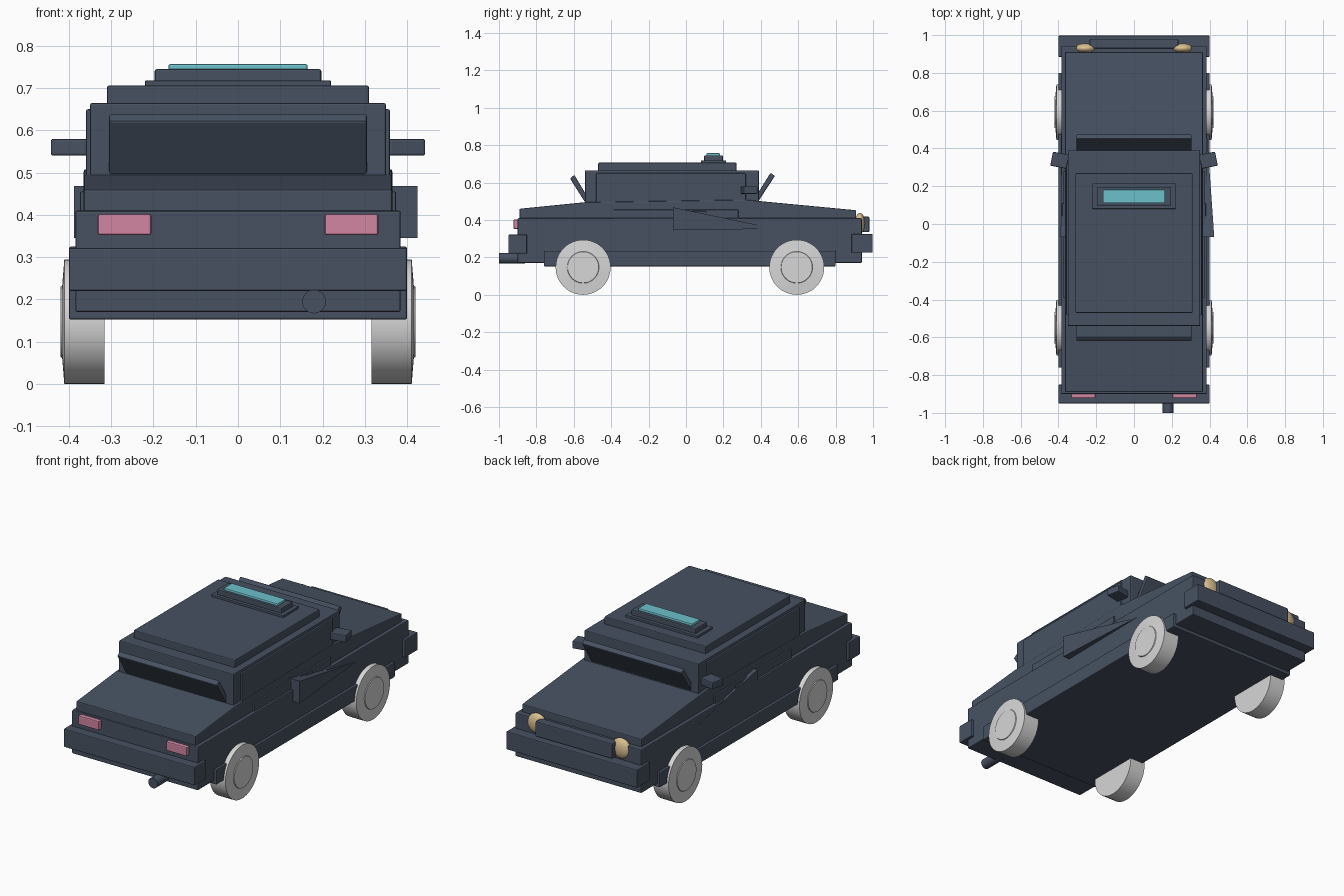
import bpy, bmesh, math
from mathutils import Matrix, Vector

if "Cube" in bpy.data.objects:
    bpy.data.objects.remove(bpy.data.objects["Cube"])


def make_material(name, rgb):
    m = bpy.data.materials.new(name)
    m.diffuse_color = (*rgb, 1)
    m.use_nodes = True
    m.node_tree.nodes["Principled BSDF"].inputs["Base Color"].default_value = m.diffuse_color
    return m


BODY = make_material("slate_paint", (0.063, 0.083, 0.122))
WHEEL = make_material("pale_grey", (0.68, 0.68, 0.68))
CYAN = make_material("cyan_lamp", (0.15, 0.53, 0.60))
PINK = make_material("pink_lamp", (0.64, 0.24, 0.36))
TAN = make_material("warm_lamp", (0.70, 0.53, 0.28))


def finish(name, bm, mat, bevel=0.0, smooth=False):
    bmesh.ops.recalc_face_normals(bm, faces=bm.faces)
    me = bpy.data.meshes.new(name)
    bm.to_mesh(me)
    bm.free()
    me.materials.append(mat)
    ob = bpy.data.objects.new(name, me)
    bpy.context.collection.objects.link(ob)
    if bevel:
        b = ob.modifiers.new("bevel", "BEVEL")
        b.width, b.segments = bevel, 2
    if smooth:
        bpy.context.view_layer.objects.active = ob
        ob.select_set(True)
        bpy.ops.object.shade_smooth_by_angle(angle=math.radians(35))
        ob.select_set(False)
    return ob


def box(name, x, y, z, mat=BODY, bevel=0.005, rot=None):
    """Box from (min, max) ranges, optionally rotated about its centre."""
    bm = bmesh.new()
    bmesh.ops.create_cube(bm, size=1)
    size = Matrix.Diagonal((x[1] - x[0], y[1] - y[0], z[1] - z[0], 1))
    mid = Matrix.Translation((sum(x) / 2, sum(y) / 2, sum(z) / 2))
    bm.transform(mid @ (rot or Matrix()) @ size)
    return finish(name, bm, mat, bevel)


def prism(name, half_width, profile, mat=BODY, bevel=0.005):
    """Side profile of (y, z) points extruded across the width."""
    bm = bmesh.new()
    f = bm.faces.new([bm.verts.new((-half_width, y, z)) for y, z in profile])
    g = bmesh.ops.extrude_face_region(bm, geom=[f])["geom"]
    bmesh.ops.translate(bm, vec=(2 * half_width, 0, 0),
                        verts=[v for v in g if isinstance(v, bmesh.types.BMVert)])
    return finish(name, bm, mat, bevel)


def lathe(name, profile, matrix, mat, steps=48):
    """Profile of (radius, height) points spun about the local z axis."""
    bm = bmesh.new()
    vs = [bm.verts.new((r, 0, h)) for r, h in profile]
    es = [bm.edges.new(p) for p in zip(vs, vs[1:])]
    bmesh.ops.spin(bm, geom=vs + es, axis=(0, 0, 1), cent=(0, 0, 0),
                   angle=2 * math.pi, steps=steps)
    bmesh.ops.remove_doubles(bm, verts=bm.verts, dist=1e-5)
    bm.transform(matrix)
    return finish(name, bm, mat, smooth=True)


# Lower body, sills and bumpers
box("body", (-0.385, 0.385), (-0.90, 0.94), (0.17, 0.41))
box("sill", (-0.40, 0.40), (-0.76, 0.80), (0.152, 0.235))
box("rear_bumper", (-0.40, 0.40), (-0.95, -0.85), (0.22, 0.322))
box("front_bumper", (-0.40, 0.40), (0.885, 0.998), (0.225, 0.325))
box("grille", (-0.235, 0.235), (0.93, 0.98), (0.335, 0.418))

# Sloping bonnet and boot
prism("bonnet_and_boot", 0.365, [(-0.89, 0.40), (-0.89, 0.46), (-0.54, 0.495),
                                 (0.32, 0.508), (0.91, 0.452), (0.91, 0.40)])

# Cabin and roof
box("cabin", (-0.35, 0.35), (-0.54, 0.39), (0.44, 0.665))
box("cabin_sides", (-0.36, 0.36), (-0.48, 0.32), (0.44, 0.65))
box("roof", (-0.31, 0.31), (-0.47, 0.27), (0.66, 0.706))

# Leaning window plates
prism("front_window_plate", 0.305, [(0.36, 0.505), (0.39, 0.505),
                                    (0.475, 0.635), (0.452, 0.652)])
prism("rear_window_plate", 0.305, [(-0.51, 0.495), (-0.54, 0.495),
                                   (-0.62, 0.622), (-0.597, 0.641)])

# Roof lamp
box("lamp_base", (-0.22, 0.22), (0.08, 0.215), (0.70, 0.718), bevel=0.003)
box("lamp_housing", (-0.197, 0.197), (0.097, 0.197), (0.71, 0.745))
box("roof_lamp", (-0.165, 0.165), (0.11, 0.182), (0.735, 0.757), CYAN)

# Exhaust
lathe("exhaust", [(0, 0), (0.028, 0), (0.028, 0.14), (0, 0.14)],
      Matrix.Translation((0.18, -0.86, 0.195)) @ Matrix.Rotation(math.pi / 2, 4, "X"),
      BODY, 24)

for side, s in (("left", -1), ("right", 1)):
    def span(a, b):
        return tuple(sorted((s * a, s * b)))

    # Lamps
    box(side + "_tail_lamp", span(0.205, 0.332), (-0.922, -0.88), (0.352, 0.402), PINK)
    dome = [(0.056 * math.cos(a), 0.026 * math.sin(a))
            for a in [i * math.pi / 12 for i in range(-6, 7)]]
    lathe(side + "_headlamp", [(abs(r), h) for r, h in dome],
          Matrix.Translation((s * 0.257, 0.93, 0.382))
          @ Matrix.Rotation(math.pi / 2, 4, "X"), TAN, 32)

    # Mirror, side strip and handle
    box(side + "_mirror", span(0.35, 0.437), (0.30, 0.375), (0.54, 0.58),
        rot=Matrix.Rotation(s * 0.2, 4, "Z"))
    box(side + "_side_strip", span(0.35, 0.374), (-0.39, 0.28), (0.40, 0.455), bevel=0.003)
    box(side + "_handle", span(0.36, 0.381), (0.03, 0.11), (0.428, 0.447))

    # Triangular side fin, swung further out on the right
    out = 0.425 if s > 0 else 0.388
    bm = bmesh.new()
    tri = [(-0.07, 0.468), (-0.07, 0.345), (0.48, 0.353)]
    inner = [bm.verts.new((s * 0.36, y, z)) for y, z in tri]
    outer = [bm.verts.new((s * x, y, z)) for x, (y, z) in zip((out, out, 0.386), tri)]
    bm.faces.new(inner)
    bm.faces.new(outer)
    for i in range(3):
        j = (i + 1) % 3
        bm.faces.new((inner[i], inner[j], outer[j], outer[i]))
    finish(side + "_fin", bm, BODY)

    # Wheels with a raised hub disc
    wheel = [(0, 0), (0.147, 0), (0.147, 0.095), (0.085, 0.100),
             (0.083, 0.104), (0, 0.104)]
    for end, y in (("rear", -0.55), ("front", 0.592)):
        lathe(side + "_" + end + "_wheel", wheel,
              Matrix.Translation((s * 0.316, y, 0.147))
              @ Matrix.Rotation(s * math.pi / 2, 4, "Y"), WHEEL)
